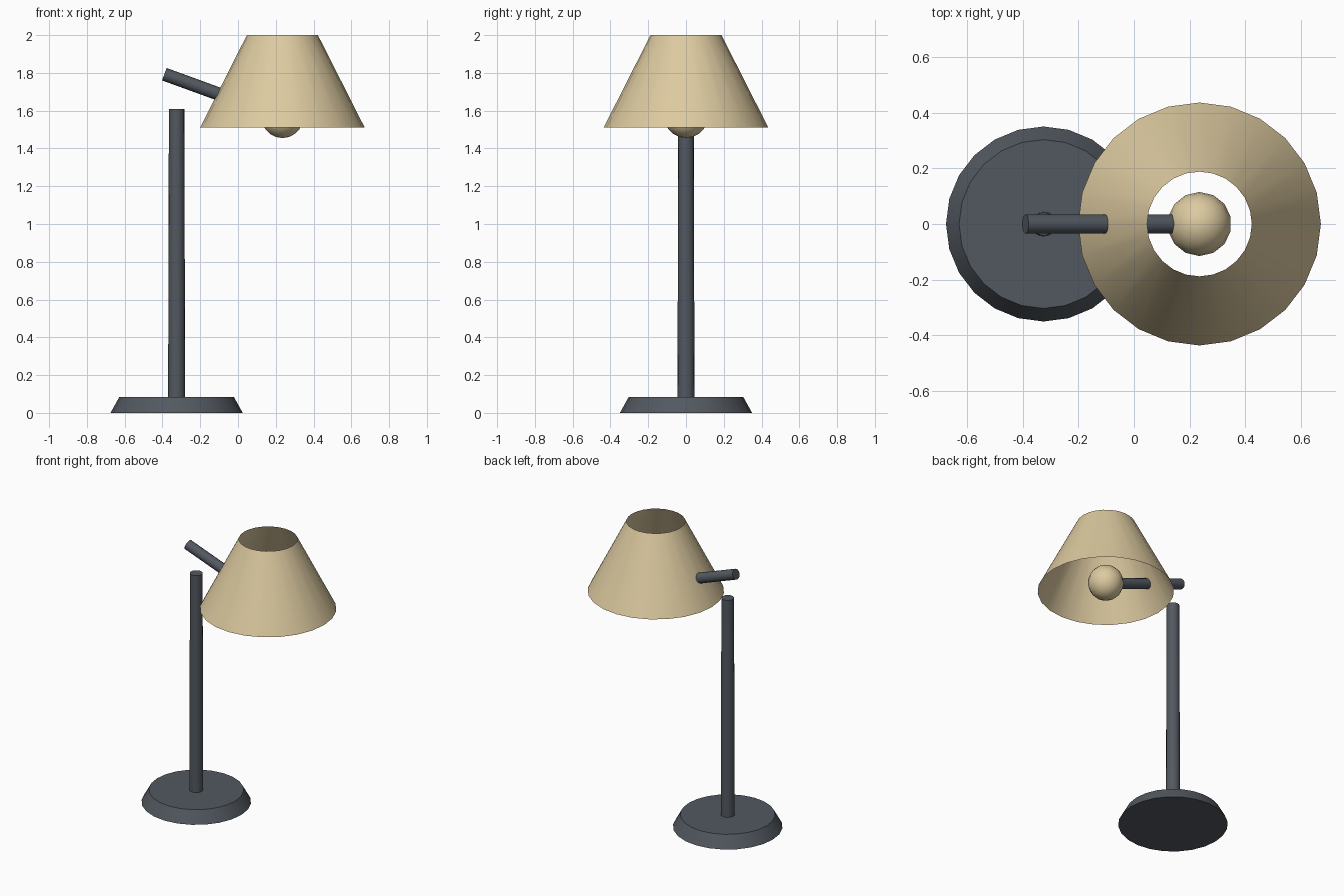
import bpy
from math import pi, radians, cos, sin

old = bpy.data.objects.get("Cube")
if old:
    bpy.data.objects.remove(old, do_unlink=True)


def make_material(name, rgb):
    mat = bpy.data.materials.new(name)
    mat.use_nodes = True
    mat.diffuse_color = (*rgb, 1)
    mat.node_tree.nodes["Principled BSDF"].inputs["Base Color"].default_value = (*rgb, 1)
    return mat


metal = make_material("dark grey metal", (0.085, 0.099, 0.117))
cream = make_material("warm cream", (0.72, 0.59, 0.35))


def finish(name, mat):
    obj = bpy.context.object
    obj.name = name
    obj.data.materials.append(mat)
    bpy.ops.object.shade_smooth_by_angle(angle=radians(35))
    return obj


def cone(name, mat, centre, r_low, r_high, height, sides, tilt=0, fill='NGON'):
    bpy.ops.mesh.primitive_cone_add(vertices=sides, radius1=r_low, radius2=r_high,
                                    depth=height, location=centre,
                                    rotation=(0, tilt, 0), end_fill_type=fill)
    return finish(name, mat)


STAND_X, SHADE_X = -0.325, 0.235
BASE_H, POLE_TOP = 0.085, 1.61

# Weighted base and upright pole
cone("base", metal, (STAND_X, 0, BASE_H / 2), 0.35, 0.303, BASE_H, 24)
cone("pole", metal, (STAND_X, 0, (BASE_H + POLE_TOP) / 2), 0.045, 0.041,
     POLE_TOP - BASE_H, 16)

# Tilted arm running down from its free end into the bulb
tilt, length = radians(20), 0.6
cone("arm", metal, (-0.39 + cos(tilt) * length / 2, 0, 1.793 - sin(tilt) * length / 2),
     0.035, 0.035, length, 16, tilt + pi / 2)

# Open single-walled shade
cone("shade", cream, (SHADE_X, 0, 1.755), 0.436, 0.188, 0.49, 24, fill='NOTHING')

# Round bulb
bpy.ops.mesh.primitive_uv_sphere_add(segments=14, ring_count=10, radius=0.115,
                                     location=(SHADE_X, 0, 1.57))
finish("bulb", cream)
